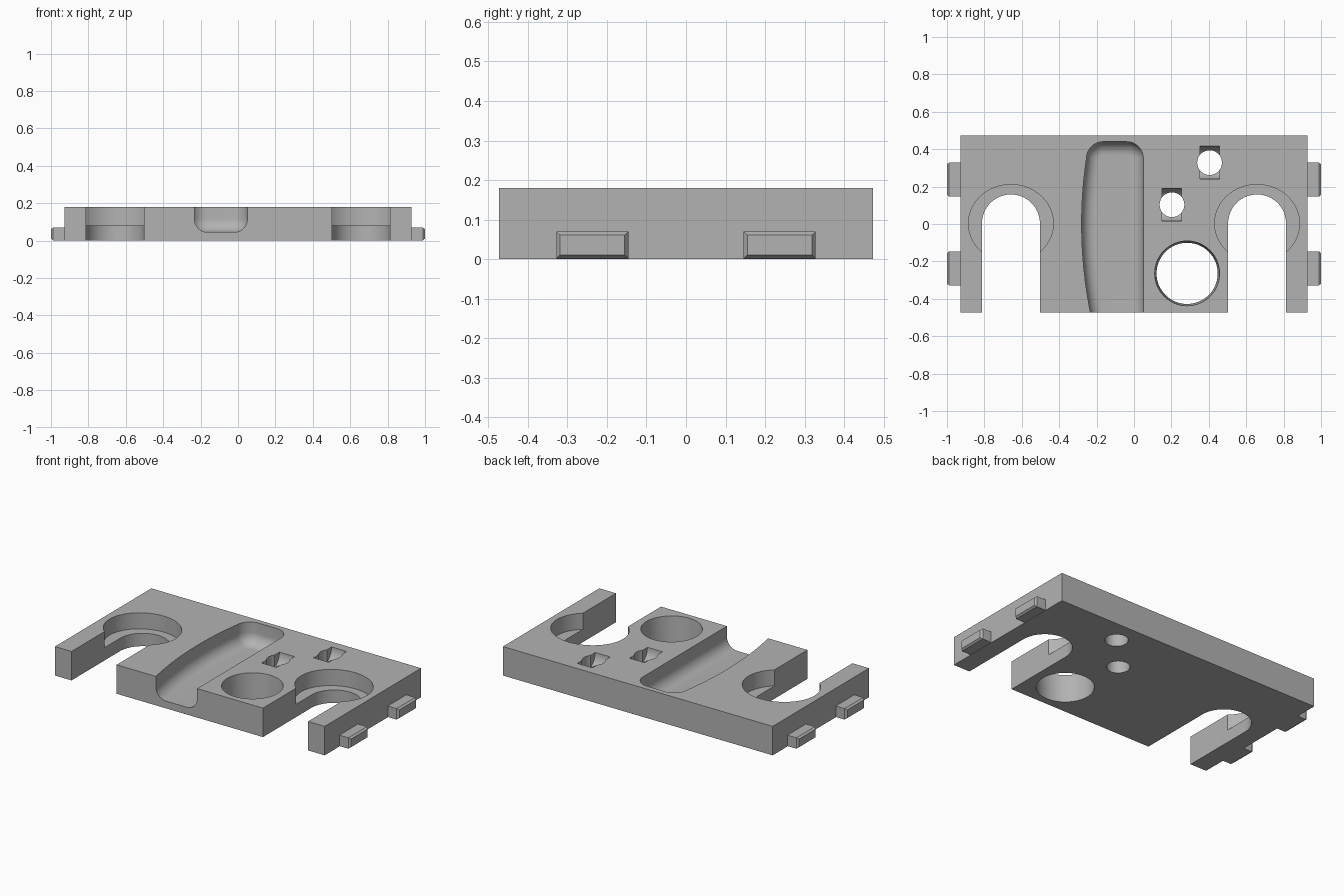
import bpy
import bmesh
from math import sin, cos, pi, radians

cube = bpy.data.objects.get("Cube")
if cube:
    bpy.data.objects.remove(cube, do_unlink=True)

grey = bpy.data.materials.new("plain grey")
grey.use_nodes = True
grey.diffuse_color = (0.45, 0.45, 0.45, 1)
grey.node_tree.nodes["Principled BSDF"].inputs["Base Color"].default_value = (0.45, 0.45, 0.45, 1)

WIDTH, DEPTH, TOP = 0.927, 0.473, 0.18   # half width, half depth, height
OVER = 0.3                               # how far cutters reach past the plate


def loft(name, loops):
    """Closed solid through matching loops of points, lowest loop first."""
    bm = bmesh.new()
    rings = [[bm.verts.new(p) for p in loop] for loop in loops]
    count = len(rings[0])
    for low, high in zip(rings, rings[1:]):
        for i in range(count):
            j = (i + 1) % count
            bm.faces.new((low[i], low[j], high[j], high[i]))
    bm.faces.new(rings[0][::-1])
    bm.faces.new(rings[-1])
    bmesh.ops.recalc_face_normals(bm, faces=bm.faces)
    mesh = bpy.data.meshes.new(name)
    bm.to_mesh(mesh)
    bm.free()
    mesh.materials.append(grey)
    obj = bpy.data.objects.new(name, mesh)
    bpy.context.collection.objects.link(obj)
    return obj


def arc(cx, cy, rx, ry, start, end, steps):
    angles = [start + (end - start) * i / steps for i in range(steps + 1)]
    return [(cx + rx * cos(a), cy + ry * sin(a)) for a in angles]


def ellipse(cx, cy, rx, ry):
    return arc(cx, cy, rx, ry, 0, 2 * pi, 64)[:-1]


def at(outline, z):
    return [(x, y, z) for x, y in outline]


def prism(name, outline, z0, z1):
    return loft(name, [at(outline, z0), at(outline, z1)])


def rectangle(x0, x1, y0, y1):
    return [(x0, y0), (x1, y0), (x1, y1), (x0, y1)]


def activate(obj):
    bpy.ops.object.select_all(action='DESELECT')
    obj.select_set(True)
    bpy.context.view_layer.objects.active = obj


def cut(target, cutter):
    cutter.hide_render = True
    mod = target.modifiers.new("cut", 'BOOLEAN')
    mod.operation = 'DIFFERENCE'
    mod.solver = 'EXACT'
    mod.object = cutter
    activate(target)
    bpy.ops.object.modifier_apply(modifier=mod.name)
    bpy.data.objects.remove(cutter, do_unlink=True)


# Base plate
plate = prism("base_plate", rectangle(-WIDTH, WIDTH, -DEPTH, DEPTH), 0, TOP)

# Open slots with a wider oval recess in the upper half
for side in (-1, 1):
    cx, r = side * 0.658, 0.155
    slot = [(cx - r, -DEPTH - OVER), (cx + r, -DEPTH - OVER)] + arc(cx, 0.003, r, r, 0, pi, 32)
    cut(plate, prism("slot_cutter", slot, -OVER, TOP + OVER))
    cut(plate, prism("recess_cutter", ellipse(cx, 0.003, 0.227, 0.208), 0.08, TOP + OVER))


# Long groove: straight right wall, bowed left wall, rounded floor and back
def groove_outline(inset):
    r = 0.09 - inset
    right, back = 0.05 - inset, 0.44 - inset
    left = [-0.28 + inset + 0.21 * y * y
            for y in [back - r + (-DEPTH - 0.1 - back + r) * i / 24 for i in range(25)]]
    ys = [back - r + (-DEPTH - 0.1 - back + r) * i / 24 for i in range(25)]
    points = [(right, -DEPTH - 0.1)]
    points += arc(right - r, back - r, r, r, 0, pi / 2, 10)
    points += arc(left[0] + r, back - r, r, r, pi / 2, pi, 10)
    points += list(zip(left, ys))[1:]
    return points


FLOOR, ROUND = 0.045, 0.07
steps = [i * pi / 20 for i in range(11)]
loops = [at(groove_outline(ROUND * (1 - sin(a))), FLOOR + ROUND * (1 - cos(a))) for a in steps]
loops.append(at(groove_outline(0), TOP + OVER))
cut(plate, loft("groove_cutter", loops))

# Large hole, tapering slightly towards the bottom
hole = [at(ellipse(0.284, -0.264, r, r), z) for r, z in ((0.163, -0.01), (0.174, TOP + 0.01))]
cut(plate, loft("large_hole_cutter", hole))

# Small holes, each crossed by a rounded trough
for cx, cy in ((0.203, 0.103), (0.404, 0.328)):
    cut(plate, prism("small_hole_cutter", ellipse(cx, cy, 0.066, 0.066), -OVER, TOP + OVER))
    curve = ellipse(cy, TOP, 0.088, 0.088)
    cut(plate, loft("trough_cutter", [[(cx + d, y, z) for y, z in curve] for d in (-0.052, 0.052)]))

activate(plate)
bpy.ops.object.shade_smooth_by_angle(angle=radians(30))

# Side tabs with chamfered ends
for side, word in ((-1, "right"), (1, "left")):
    for cy, place in ((-0.237, "front"), (0.237, "back")):
        sections = [(WIDTH - 0.01, 0), (0.988, 0), (1.0, 0.009)]
        loops = [[(side * x, y, z) for y, z in
                  rectangle(cy - 0.091 + c, cy + 0.091 - c, 0.002 + c, 0.07 - c)]
                 for x, c in sections]
        loft(f"{place}_{word}_tab", loops)
